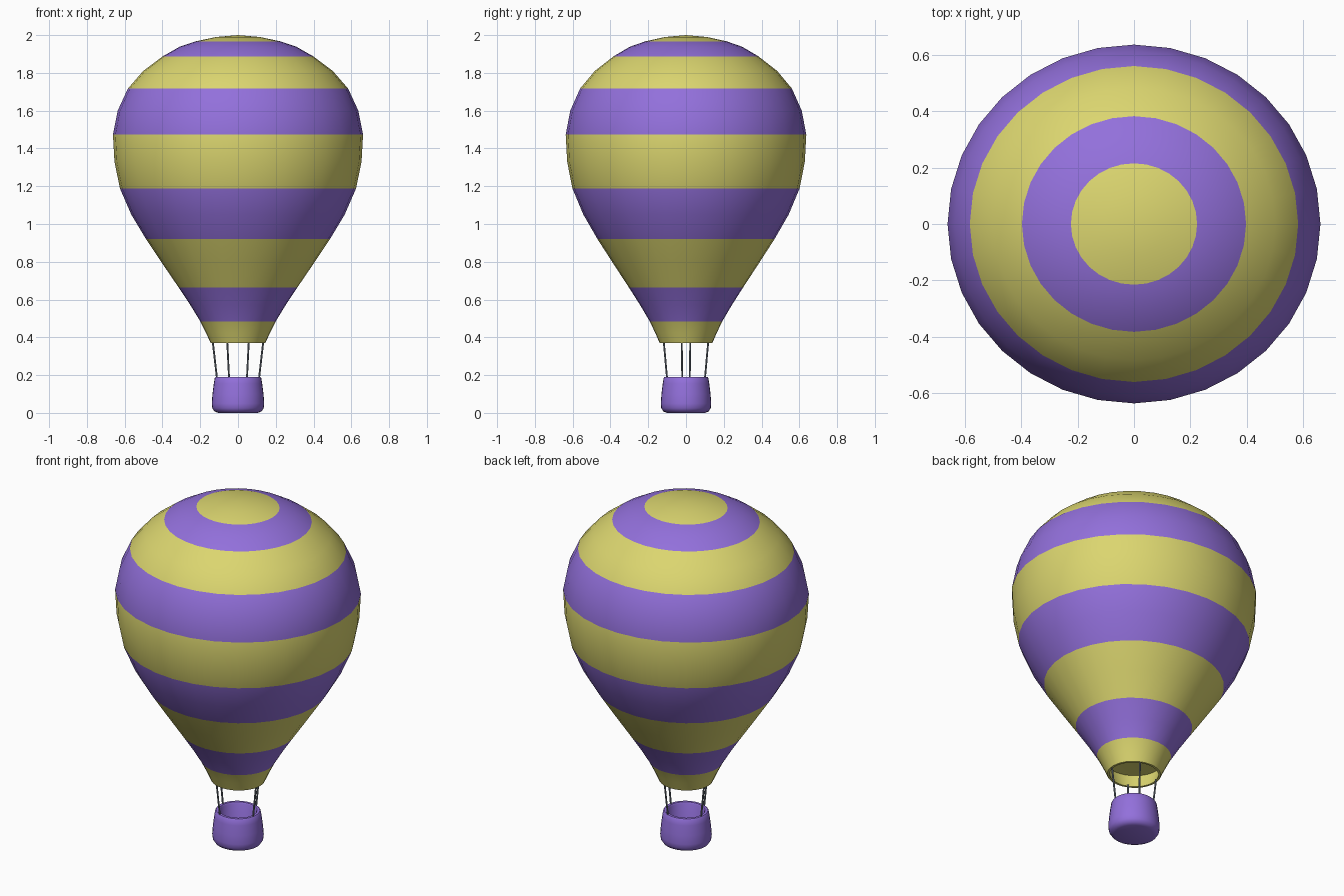
import bpy, bmesh, math
from mathutils import Vector

if "Cube" in bpy.data.objects:
    bpy.data.objects.remove(bpy.data.objects["Cube"])

SEGMENTS = 32
Y_SCALE = 0.962  # the balloon is slightly narrower front to back


def material(name, rgb):
    m = bpy.data.materials.new(name)
    m.diffuse_color = (*rgb, 1)
    m.use_nodes = True
    m.node_tree.nodes["Principled BSDF"].inputs["Base Color"].default_value = m.diffuse_color
    return m


yellow = material("soft yellow", (0.71, 0.67, 0.16))
purple = material("soft purple", (0.29, 0.162, 0.71))
grey = material("rope grey", (0.16, 0.19, 0.23))


def lathe(name, profile, materials, band_material=lambda i: 0):
    """Spin an (r, z) profile around z; r = 0 gives a pole."""
    bm = bmesh.new()
    rings = []
    for r, z in profile:
        if r == 0:
            rings.append([bm.verts.new((0, 0, z))] * SEGMENTS)
        else:
            angles = [2 * math.pi * k / SEGMENTS for k in range(SEGMENTS)]
            rings.append([bm.verts.new((r * math.cos(a), r * Y_SCALE * math.sin(a), z))
                          for a in angles])
    for i, (low, high) in enumerate(zip(rings, rings[1:])):
        for k in range(SEGMENTS):
            n = (k + 1) % SEGMENTS
            corners = list(dict.fromkeys((low[k], low[n], high[n], high[k])))
            bm.faces.new(corners).material_index = band_material(i)
    bmesh.ops.recalc_face_normals(bm, faces=bm.faces)
    return finish(name, bm, materials)


def finish(name, bm, materials):
    mesh = bpy.data.meshes.new(name)
    bm.to_mesh(mesh)
    bm.free()
    for m in materials:
        mesh.materials.append(m)
    ob = bpy.data.objects.new(name, mesh)
    bpy.context.collection.objects.link(ob)
    bpy.context.view_layer.objects.active = ob
    ob.select_set(True)
    bpy.ops.object.shade_smooth_by_angle(angle=math.radians(40))
    ob.select_set(False)
    return ob


# Envelope: recessed yellow mouth, then stripes two rings tall up to the crown
mouth = [(0, 0.46), (0.155, 0.45), (0.132, 0.37)]
shell = [(0.145, 0.37), (0.17, 0.425), (0.2, 0.485), (0.252, 0.57), (0.315, 0.665),
         (0.4, 0.79), (0.487, 0.92), (0.565, 1.05), (0.625, 1.188), (0.654, 1.33),
         (0.662, 1.473), (0.637, 1.6), (0.583, 1.717), (0.502, 1.81), (0.398, 1.888),
         (0.31, 1.938), (0.224, 1.967), (0.115, 1.99), (0, 2.0)]


def stripe(i):
    return 0 if i < len(mouth) else ((i - len(mouth)) // 2) % 2


lathe("envelope", mouth + shell, [yellow, purple], stripe)

# Basket: hollow tub with a rounded base and a soft rim
lathe("basket", [(0, 0), (0.105, 0), (0.125, 0.008), (0.136, 0.025), (0.139, 0.05),
                 (0.135, 0.1), (0.128, 0.155), (0.123, 0.185), (0.118, 0.191),
                 (0.103, 0.191), (0.098, 0.183), (0.104, 0.06), (0.095, 0.04), (0, 0.04)],
      [purple])


# Ropes: four thin rods from the rim of the basket to the mouth
def rope(name, start, end, radius=0.005):
    axis = end - start
    bm = bmesh.new()
    bmesh.ops.create_cone(bm, cap_ends=True, segments=8, radius1=radius,
                          radius2=radius, depth=axis.length)
    ob = finish(name, bm, [grey])
    ob.location = (start + end) / 2
    ob.rotation_euler = axis.to_track_quat('Z', 'Y').to_euler()


for sign in (1, -1):
    for label, x, y in (("side", 0.134, -0.023), ("end", 0.057, 0.118)):
        top = Vector((sign * x, sign * y, 0.38))
        bottom = Vector((sign * x * 0.82, sign * y * 0.84, 0.17))
        rope(f"rope_{label}_{'a' if sign > 0 else 'b'}", bottom, top)
